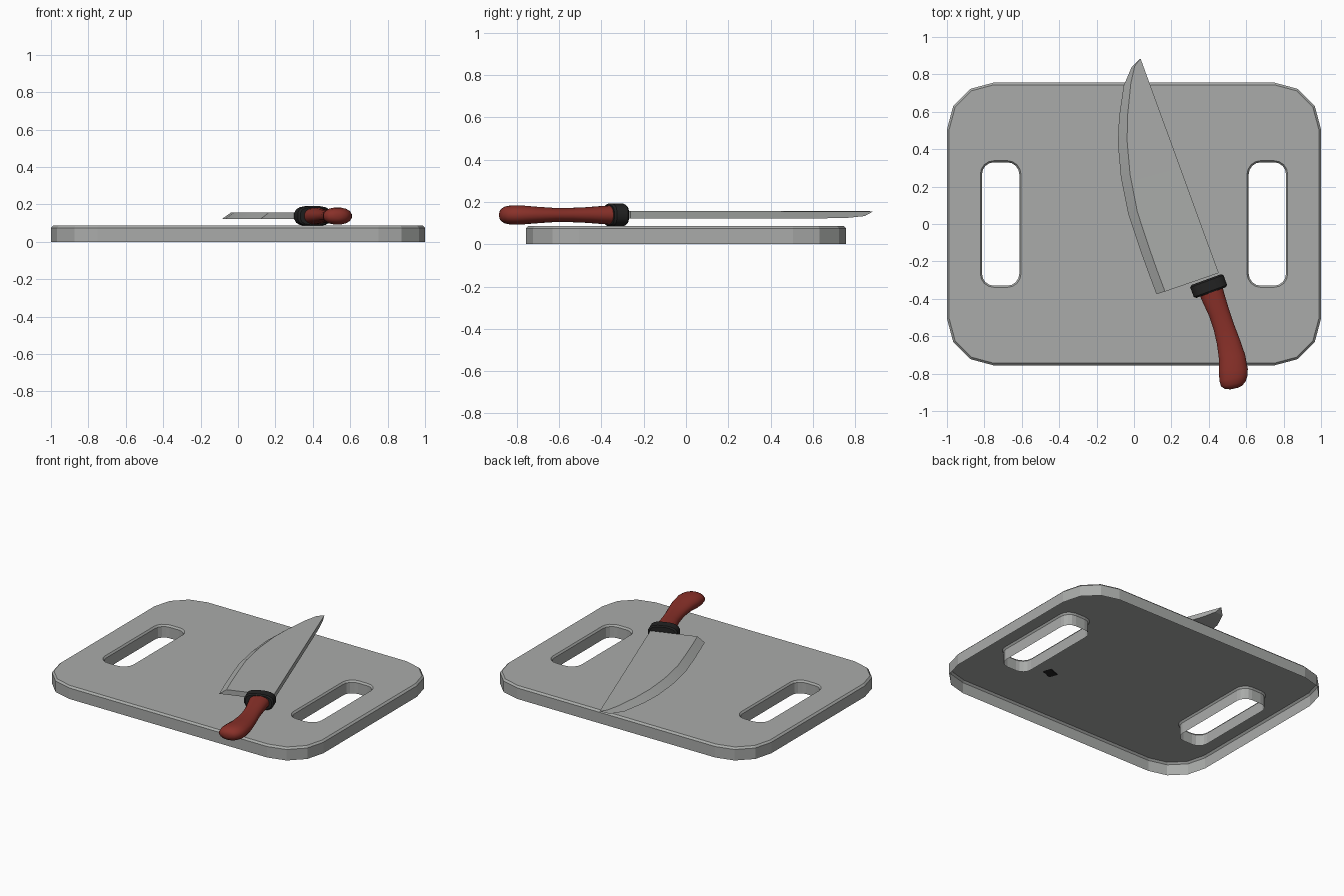
import bpy, bmesh, math
from mathutils import Vector

if "Cube" in bpy.data.objects:
    bpy.data.objects.remove(bpy.data.objects["Cube"])


def material(name, rgb):
    m = bpy.data.materials.new(name)
    m.diffuse_color = (*rgb, 1)
    m.use_nodes = True
    m.node_tree.nodes["Principled BSDF"].inputs["Base Color"].default_value = m.diffuse_color
    return m


GREY = material("grey", (0.40, 0.41, 0.40))
RED = material("handle red", (0.25, 0.03, 0.022))
BLACK = material("black", (0.016, 0.016, 0.016))


def finish(bm, name, mat, angle):
    me = bpy.data.meshes.new(name)
    bm.to_mesh(me)
    bm.free()
    me.materials.append(mat)
    ob = bpy.data.objects.new(name, me)
    bpy.context.collection.objects.link(ob)
    bpy.ops.object.select_all(action='DESELECT')
    ob.select_set(True)
    bpy.context.view_layer.objects.active = ob
    if angle:
        bpy.ops.object.shade_smooth_by_angle(angle=math.radians(angle))
    return ob


def loft(name, rings, mat, angle):
    """Skin a list of equal-length point rings and cap both ends."""
    bm = bmesh.new()
    vs = [[bm.verts.new(p) for p in r] for r in rings]
    n = len(rings[0])
    for a, b in zip(vs, vs[1:]):
        for i in range(n):
            j = (i + 1) % n
            bm.faces.new((a[i], a[j], b[j], b[i]))
    bm.faces.new(vs[0][::-1])
    bm.faces.new(vs[-1])
    bmesh.ops.remove_doubles(bm, verts=bm.verts, dist=0.0005)
    bmesh.ops.recalc_face_normals(bm, faces=bm.faces)
    return finish(bm, name, mat, angle)


def rounded_rect(cx, hx, hy, r, seg):
    pts = []
    for k, (sx, sy) in enumerate([(1, 1), (-1, 1), (-1, -1), (1, -1)]):
        for i in range(seg + 1):
            a = math.pi / 2 * (k + i / seg)
            pts.append((cx + sx * (hx - r) + r * math.cos(a),
                        sy * (hy - r) + r * math.sin(a)))
    return pts


# Cutting board: shell with chamfered rim and two hand slots, open underneath
TOP, CH = 0.087, 0.012
bm = bmesh.new()
rim_edges = []


def wall(cx, hx, hy, r, seg, grow, flip):
    levels = []
    for d, z in ((0, 0), (0, TOP - CH), (grow, TOP)):
        pts = rounded_rect(cx, hx + d, hy + d, r + d, seg)
        if flip:
            pts.reverse()
        levels.append([bm.verts.new((x, y, z)) for x, y in pts])
    n = len(levels[0])
    for a, b in zip(levels, levels[1:]):
        for i in range(n):
            j = (i + 1) % n
            bm.faces.new((a[i], a[j], b[j], b[i]))
    t = levels[-1]
    rim_edges.extend(bm.edges.get((t[i], t[(i + 1) % n])) for i in range(n))


wall(0, 1.0, 0.756, 0.25, 3, -CH, False)
for side in (-1, 1):
    wall(side * 0.713, 0.1, 0.33, 0.065, 4, 0.009, True)
fill = bmesh.ops.triangle_fill(bm, edges=rim_edges, use_beauty=True)
for f in fill["geom"]:
    if isinstance(f, bmesh.types.BMFace):
        f.normal_update()
        if f.normal.z < 0:
            f.normal_flip()
finish(bm, "cutting_board", GREY, 0)

# Knife blade: straight spine, curved single-bevel edge, pointed tip
tip = Vector((0.035, 0.885, 0.155))
spine = Vector((0.453, -0.262, 0.157))
# edge x, edge y, bottom z, bevel width, fraction along spine
stations = [(0.12, -0.375, 0.122, 0.046, 0), (0.075, -0.255, 0.122, 0.046, 0.1),
            (0.03, -0.13, 0.122, 0.047, 0.2), (-0.03, 0.05, 0.122, 0.048, 0.36),
            (-0.07, 0.25, 0.122, 0.049, 0.53), (-0.086, 0.43, 0.122, 0.049, 0.67),
            (-0.08, 0.57, 0.122, 0.046, 0.77), (-0.055, 0.74, 0.124, 0.038, 0.89),
            (-0.012, 0.84, 0.133, 0.016, 0.965)]
rings = []
for x, y, z, w, t in stations:
    s = spine.lerp(tip, t)
    rings.append([(x, y, z), (x + w, y + w * 0.3, 0.157), s, (s.x, s.y, z)])
rings.append([tip] * 4)
loft("knife_blade", rings, GREY, 20)


def oval(center, tangent, hw, hh, n, power):
    """Superellipse ring standing across a horizontal tangent."""
    side = Vector((-tangent.y, tangent.x, 0)).normalized()
    out = []
    for i in range(n):
        a = 2 * math.pi * (i + 0.5) / n
        c, s = math.cos(a), math.sin(a)
        u = math.copysign(abs(c) ** (2 / power), c) * hw
        v = math.copysign(abs(s) ** (2 / power), s) * hh
        out.append(center + side * u + Vector((0, 0, v)))
    return out


# Bolster: chamfered black collar
axis = Vector((0.342, -0.94, 0))
mid = Vector((0.399, -0.332, 0.138))
loft("bolster", [oval(mid + axis * d, axis, 0.096 * k, 0.054 * k, 16, 2.8)
                 for d, k in ((-0.037, 0.88), (-0.028, 1), (0.028, 1), (0.037, 0.88))],
     BLACK, 35)

# Handle: bent, waisted grip with rounded butt
grip = [(0.405, -0.33, 0.068, 0.046), (0.421, -0.385, 0.064, 0.044),
        (0.455, -0.475, 0.057, 0.037), (0.48, -0.55, 0.057, 0.034),
        (0.503, -0.625, 0.063, 0.034), (0.524, -0.71, 0.072, 0.04),
        (0.531, -0.78, 0.079, 0.046), (0.532, -0.825, 0.078, 0.046),
        (0.531, -0.855, 0.068, 0.04), (0.533, -0.873, 0.048, 0.028),
        (0.535, -0.88, 0.02, 0.012)]
rings = []
for i, (x, y, hw, hh) in enumerate(grip):
    a, b = grip[max(i - 1, 0)], grip[min(i + 1, len(grip) - 1)]
    t = Vector((b[0] - a[0], b[1] - a[1], 0))
    if i > 6:
        t = Vector((0.2, -0.98, 0))
    rings.append(oval(Vector((x, y, 0.138)), t, hw, hh, 16, 2.2))
loft("knife_handle", rings, RED, 60)
